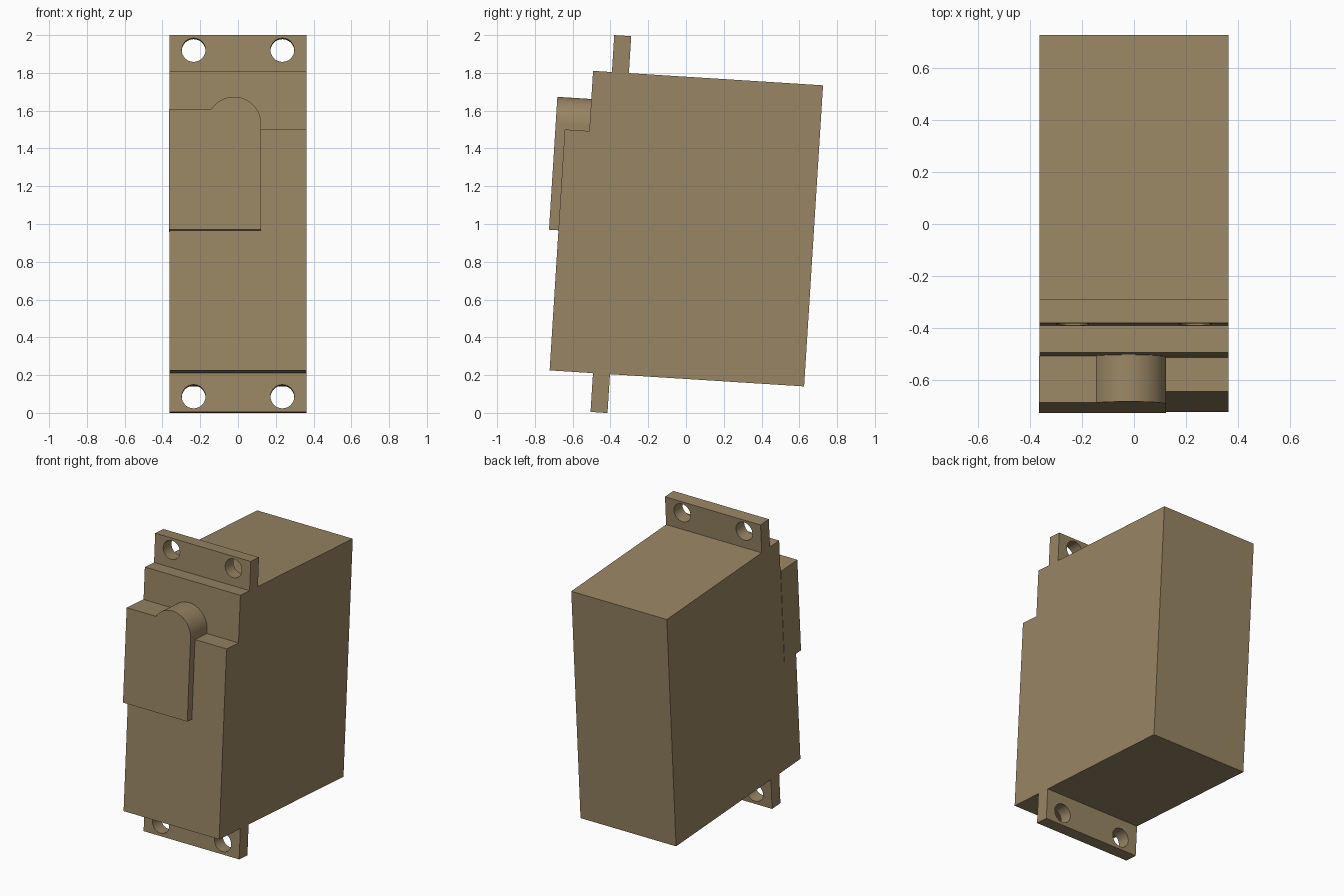
import bpy, bmesh
from math import sin, cos, asin, pi, radians
from mathutils import Matrix, Vector

if "Cube" in bpy.data.objects:
    bpy.data.objects.remove(bpy.data.objects["Cube"])

# Single plain colour
tan = bpy.data.materials.new("tan_plastic")
tan.use_nodes = True
colour = (0.314, 0.235, 0.127, 1)
tan.diffuse_color = colour
tan.node_tree.nodes["Principled BSDF"].inputs["Base Color"].default_value = colour

# The whole housing leans back slightly about its lower front edge
LEAN = Matrix.Translation((0, -0.722, 0.225)) @ Matrix.Rotation(radians(-3.6), 4, 'X')
HALF = 0.3625
DEPTH, HEIGHT = 1.35, 1.597
STEP_DEPTH, STEP_HEIGHT = 0.13, 1.278


def prism(name, outline, sweep):
    """Extrude a closed 3D outline along a vector, then lean it back."""
    bm = bmesh.new()
    face = bm.faces.new([bm.verts.new(p) for p in outline])
    moved = bmesh.ops.extrude_face_region(bm, geom=[face])["geom"]
    bmesh.ops.translate(bm, vec=Vector(sweep),
                        verts=[g for g in moved if isinstance(g, bmesh.types.BMVert)])
    bmesh.ops.recalc_face_normals(bm, faces=bm.faces)
    bm.transform(LEAN)
    mesh = bpy.data.meshes.new(name)
    bm.to_mesh(mesh)
    bm.free()
    obj = bpy.data.objects.new(name, mesh)
    bpy.context.collection.objects.link(obj)
    mesh.materials.append(tan)
    return obj


def activate(obj):
    bpy.ops.object.select_all(action='DESELECT')
    obj.select_set(True)
    bpy.context.view_layer.objects.active = obj


def circle(x, y, z, r, n=32):
    return [(x + r * cos(2 * pi * i / n), y, z + r * sin(2 * pi * i / n)) for i in range(n)]


# Main case with the notch along its upper front edge
side = [(0, 0), (DEPTH, 0), (DEPTH, HEIGHT), (STEP_DEPTH, HEIGHT),
        (STEP_DEPTH, STEP_HEIGHT), (0, STEP_HEIGHT)]
prism("main_case", [(-HALF, y, z) for y, z in side], (2 * HALF, 0, 0))

# Raised gear cover: flat plate with a rounded boss at the top
left, right, bottom, shoulder = -0.365, 0.123, 0.743, 1.38
cx, cz, r = -0.021, 1.304, 0.144
end = pi - asin((shoulder - cz) / r)
arc = [(cx + r * cos(end * i / 24), cz + r * sin(end * i / 24)) for i in range(25)]
front = [(left, bottom), (right, bottom)] + arc + [(left, shoulder)]
cover = prism("gear_cover", [(x, -0.05, z) for x, z in front], (0, STEP_DEPTH + 0.05, 0))
activate(cover)
bpy.ops.object.shade_smooth_by_angle(angle=radians(30))

# Mounting tabs, each drilled with two screw holes
for name, low, high, hole in (("upper_tab", HEIGHT, 1.793, 1.714),
                              ("lower_tab", -0.206, 0, -0.124)):
    rect = [(-HALF, low), (HALF, low), (HALF, high), (-HALF, high)]
    tab = prism(name, [(x, 0.23, z) for x, z in rect], (0, 0.09, 0))
    activate(tab)
    for sx in (-1, 1):
        drill = prism("drill", circle(sx * 0.235, 0.15, hole, 0.063), (0, 0.25, 0))
        drill.hide_render = True
        cut = tab.modifiers.new("screw_hole", 'BOOLEAN')
        cut.operation, cut.solver, cut.object = 'DIFFERENCE', 'EXACT', drill
        bpy.ops.object.modifier_apply(modifier=cut.name)
        bpy.data.objects.remove(drill)
    bpy.ops.object.shade_smooth_by_angle(angle=radians(30))
